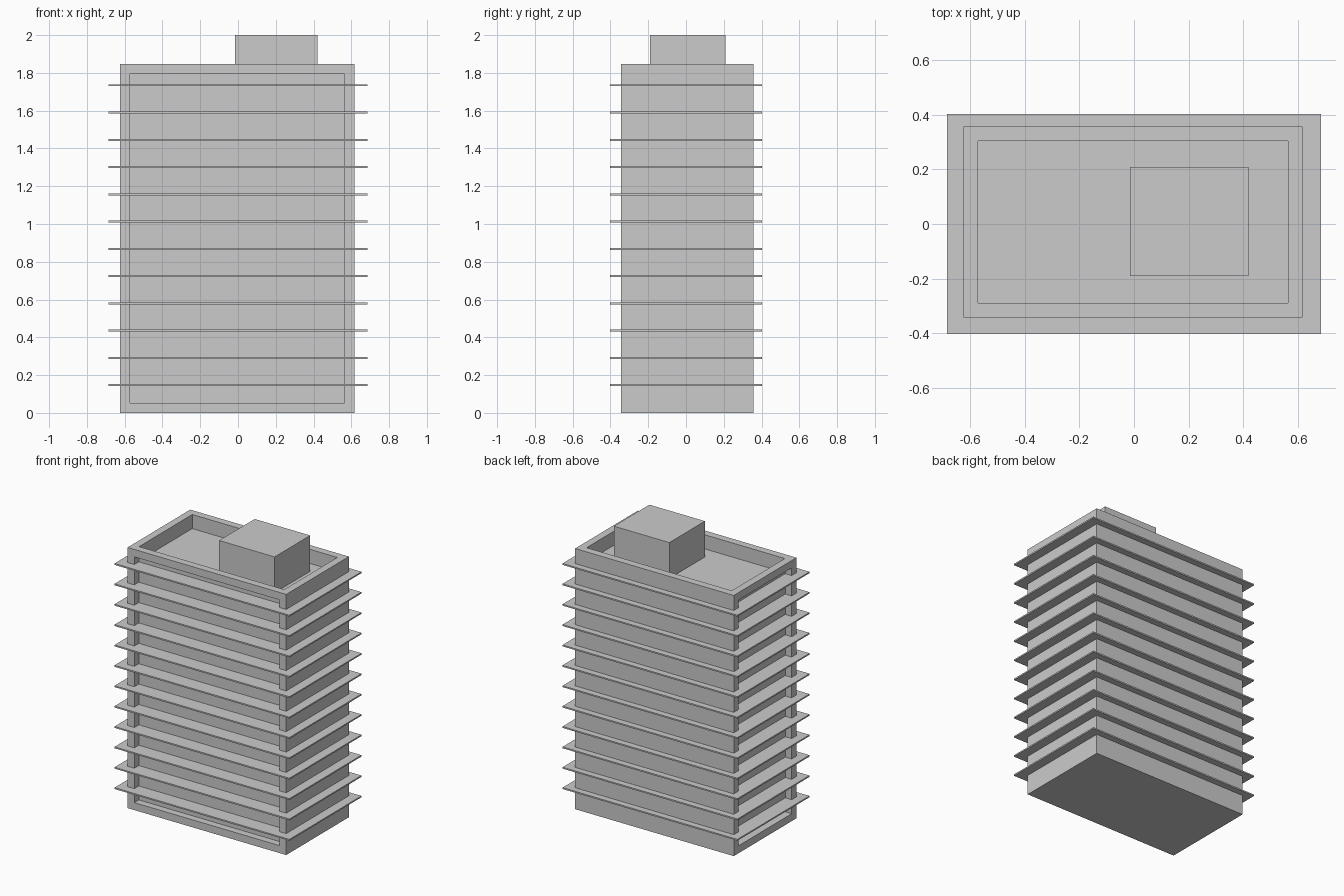
import bpy, bmesh
from mathutils import Vector

if "Cube" in bpy.data.objects:
    bpy.data.objects.remove(bpy.data.objects["Cube"])


def box(name, lo, hi, pockets=()):
    """Box between two corners; pockets = (face direction, depth) recesses."""
    lo, hi = Vector(lo), Vector(hi)
    bm = bmesh.new()
    bmesh.ops.create_cube(bm, size=1)
    bmesh.ops.scale(bm, vec=hi - lo, verts=bm.verts)
    bmesh.ops.translate(bm, vec=(lo + hi) / 2, verts=bm.verts)
    bm.normal_update()
    picked = [(max(bm.faces, key=lambda f: f.normal.dot(Vector(d))), depth)
              for d, depth in pockets]
    for face, depth in picked:
        direction = face.normal.copy()
        # frame rim, then straight walls down to the recessed panel
        bmesh.ops.inset_individual(bm, faces=[face], thickness=0.075, depth=0)
        bmesh.ops.inset_individual(bm, faces=[face], thickness=0, depth=0)
        for v in face.verts:
            v.co -= direction * depth
    mesh = bpy.data.meshes.new(name)
    bm.to_mesh(mesh)
    bm.free()
    obj = bpy.data.objects.new(name, mesh)
    bpy.context.collection.objects.link(obj)
    return obj


# Tower body: recessed roof, front and left side; plain back and right side
box("tower_body", (-0.625, -0.343, 0), (0.618, 0.358, 1.846),
    [((0, 0, 1), 0.10), ((0, -1, 0), 0.05), ((-1, 0, 0), 0.05)])

# Thin floor slabs projecting all round
for i in range(12):
    z = 0.147 + i * 0.1443
    box(f"floor_slab_{i + 1}", (-0.685, -0.403, z - 0.005), (0.685, 0.403, z + 0.005))

# Rooftop plant room standing on the sunken roof
box("roof_plant_room", (-0.015, -0.19, 1.74), (0.42, 0.208, 2.0))
